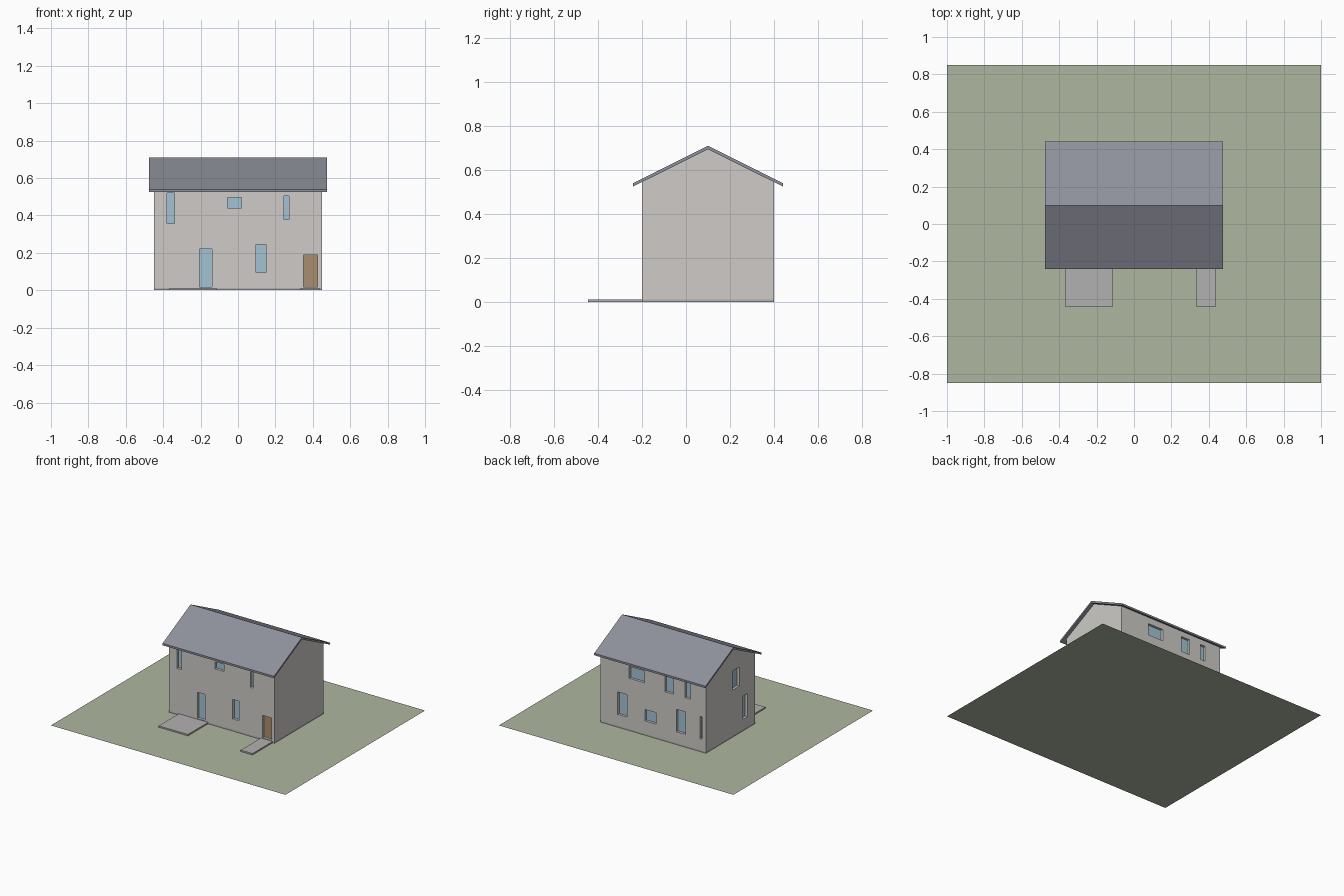
import bpy, bmesh

if "Cube" in bpy.data.objects:
    bpy.data.objects.remove(bpy.data.objects["Cube"])


def colour(name, rgb):
    m = bpy.data.materials.new(name)
    m.diffuse_color = (*rgb, 1)
    m.use_nodes = True
    m.node_tree.nodes["Principled BSDF"].inputs["Base Color"].default_value = m.diffuse_color
    return m


GRASS = colour("grass", (0.42, 0.47, 0.35))
WALL = colour("wall", (0.62, 0.60, 0.57))
SLATE = colour("slate", (0.27, 0.28, 0.33))
PAVING = colour("paving", (0.45, 0.44, 0.44))
GLASS = colour("glass", (0.36, 0.55, 0.65))
WOOD = colour("wood", (0.40, 0.27, 0.16))


def add_object(name, bm, mat):
    bmesh.ops.recalc_face_normals(bm, faces=bm.faces)
    me = bpy.data.meshes.new(name)
    bm.to_mesh(me)
    bm.free()
    ob = bpy.data.objects.new(name, me)
    bpy.context.collection.objects.link(ob)
    if mat:
        me.materials.append(mat)
    return ob


def add_box(bm, lo, hi):
    vs = bmesh.ops.create_cube(bm, size=1)["verts"]
    for v in vs:
        for i in range(3):
            v.co[i] = lo[i] if v.co[i] < 0 else hi[i]


def box(name, lo, hi, mat):
    bm = bmesh.new()
    add_box(bm, lo, hi)
    return add_object(name, bm, mat)


def extrude_x(name, profile, half, mat):
    """Extrude a (y, z) outline along x from -half to +half."""
    bm = bmesh.new()
    f = bm.faces.new([bm.verts.new((-half, y, z)) for y, z in profile])
    new = bmesh.ops.extrude_face_region(bm, geom=[f])["geom"]
    verts = [g for g in new if isinstance(g, bmesh.types.BMVert)]
    bmesh.ops.translate(bm, vec=(2 * half, 0, 0), verts=verts)
    return add_object(name, bm, mat)


# Ground sheet
bm = bmesh.new()
bm.faces.new([bm.verts.new((x, y, 0)) for x, y in
              ((-1, -.85), (1, -.85), (1, .85), (-1, .85))])
add_object("ground", bm, GRASS)

# Floor slab, terrace and entrance path
box("floor_slab", (-.45, -.2, .001), (.45, .4, .012), PAVING)
box("terrace", (-.365, -.445, .001), (-.115, -.2, .012), PAVING)
box("entrance_path", (.335, -.445, .001), (.435, -.2, .012), PAVING)

# Gabled house body and overhanging roof
walls = extrude_x("walls", [(-.2, .012), (.4, .012), (.4, .545),
                            (.1, .694), (-.2, .545)], .45, WALL)
extrude_x("roof", [(-.24, .525), (.1, .694), (.44, .525),
                   (.44, .54), (.1, .71), (-.24, .54)], .475, SLATE)

# Openings: side, start, end along the wall, bottom, top
OPENINGS = [
    ("front", -.38, -.34, .357, .52), ("front", -.055, .02, .44, .495),
    ("front", .245, .272, .378, .505), ("front", -.205, -.14, .018, .22),
    ("front", .095, .15, .095, .245), ("front_door", .35, .425, .018, .19),
    ("back", .072, .204, .404, .495), ("back", -.173, -.1, .382, .503),
    ("back", -.317, -.273, .382, .503), ("back", .225, .302, .1, .273),
    ("back", -.024, .07, .112, .2), ("back", -.277, -.2, .1, .273),
    ("back", -.415, -.4, .1, .273),
    ("left", -.007, .078, .364, .51), ("left", -.105, -.05, .09, .27),
]


def span(side, a, b, z0, z1, d0, d1):
    """Box corners for an opening between depths d0 and d1 into the wall."""
    if side.startswith("front"):
        return (a, -.2 + d0, z0), (b, -.2 + d1, z1)
    if side == "back":
        return (a, .4 - d1, z0), (b, .4 - d0, z1)
    return (-.45 + d0, a, z0), (-.45 + d1, b, z1)


# Cut the recesses, then set panes and door in them
bm = bmesh.new()
for o in OPENINGS:
    add_box(bm, *span(*o, -.02, .024))
cutter = add_object("opening_cutter", bm, None)
cutter.hide_render = True
mod = walls.modifiers.new("openings", "BOOLEAN")
mod.operation = "DIFFERENCE"
mod.solver = "EXACT"
mod.object = cutter
deps = bpy.context.evaluated_depsgraph_get()
walls_mesh = bpy.data.meshes.new_from_object(walls.evaluated_get(deps))
walls.modifiers.clear()
walls.data = walls_mesh
bpy.data.objects.remove(cutter)

for i, o in enumerate(OPENINGS):
    door = o[0] == "front_door"
    box("front_door" if door else f"{o[0]}_window_{i}",
        *span(*o, .019, .025), WOOD if door else GLASS)
